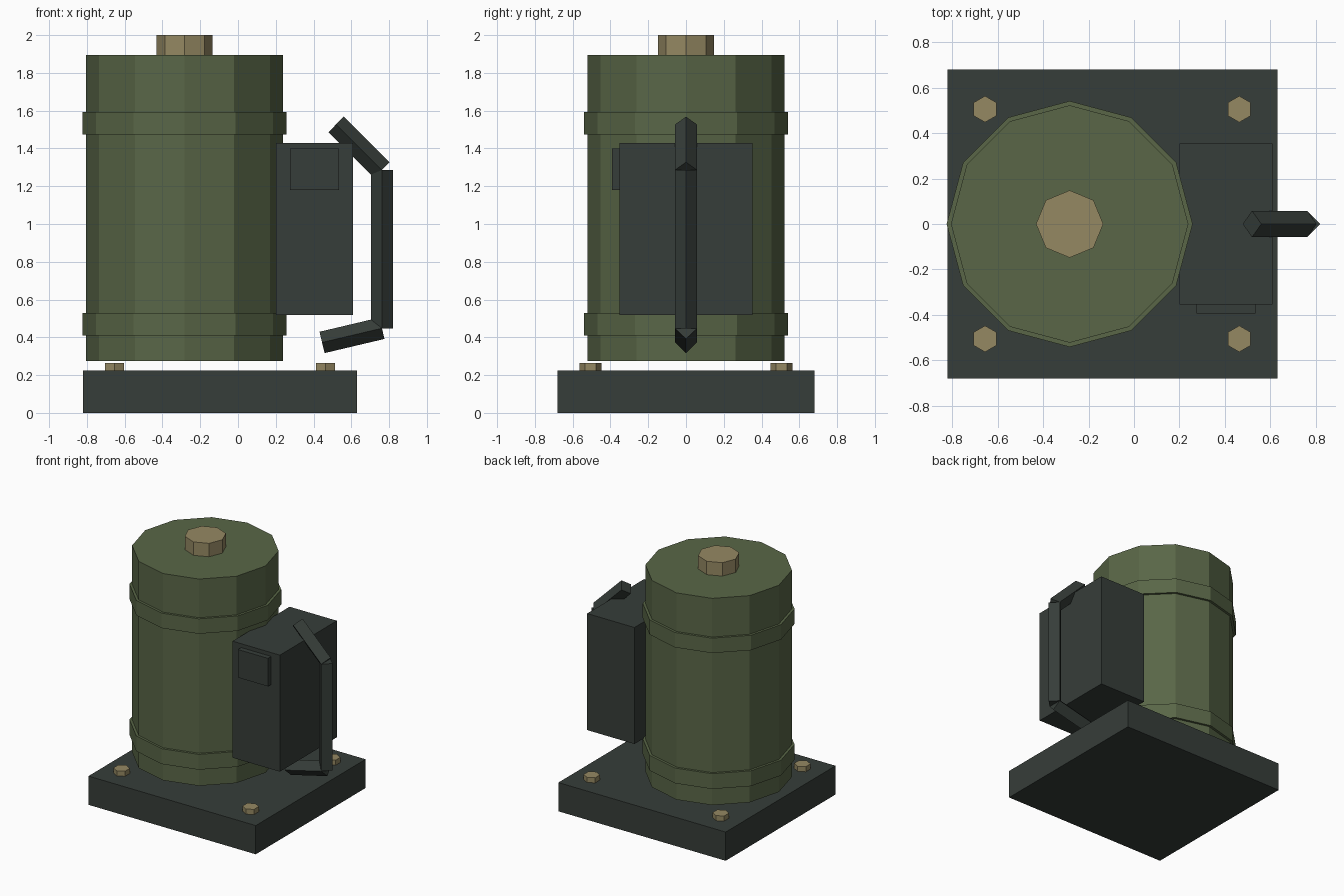
import bpy, math
from mathutils import Vector

if "Cube" in bpy.data.objects:
    bpy.data.objects.remove(bpy.data.objects["Cube"])


def material(name, rgb):
    m = bpy.data.materials.new(name)
    m.diffuse_color = (*rgb, 1)
    m.use_nodes = True
    m.node_tree.nodes["Principled BSDF"].inputs["Base Color"].default_value = m.diffuse_color
    return m


OLIVE = material("olive green", (0.100, 0.134, 0.063))
DARK = material("dark grey green", (0.037, 0.047, 0.041))
BRASS = material("dull brass", (0.300, 0.248, 0.124))


def finish(name, mat):
    ob = bpy.context.object
    ob.name = ob.data.name = name
    ob.data.materials.append(mat)
    return ob


def box(name, mat, lo, hi):
    lo, hi = Vector(lo), Vector(hi)
    bpy.ops.mesh.primitive_cube_add(size=1, location=(lo + hi) / 2)
    bpy.context.object.scale = hi - lo
    bpy.ops.object.transform_apply(location=False, rotation=False, scale=True)
    return finish(name, mat)


def prism(name, mat, sides, radius, x, y, z0, z1, first_angle):
    """Upright prism whose first corner points at first_angle degrees from +x."""
    bpy.ops.mesh.primitive_cylinder_add(
        vertices=sides, radius=radius, depth=z1 - z0, location=(x, y, (z0 + z1) / 2),
        rotation=(0, 0, math.radians(first_angle - 90)))
    return finish(name, mat)


def bar(name, mat, a, b, radius=0.058):
    """Diamond-section bar between two points of the y = 0 plane."""
    a, b = Vector((a[0], 0, a[1])), Vector((b[0], 0, b[1]))
    d = b - a
    bpy.ops.mesh.primitive_cylinder_add(
        vertices=4, radius=radius, depth=d.length, location=(a + b) / 2,
        rotation=(0, math.atan2(d.x, d.z), 0))
    return finish(name, mat)


# base slab with four hex bolts
box("base_plate", DARK, (-0.82, -0.68, 0), (0.63, 0.68, 0.225))
for i, (x, y) in enumerate((x, y) for x in (-0.655, 0.463) for y in (-0.505, 0.505)):
    prism(f"base_bolt_{i + 1}", BRASS, 6, 0.058, x, y, 0.22, 0.265, 90)

# twelve-sided canister, its two bands and top cap
CX = -0.283
prism("canister", OLIVE, 12, 0.522, CX, 0, 0.275, 1.895, 0)
prism("lower_band", OLIVE, 12, 0.541, CX, 0, 0.41, 0.53, 0)
prism("upper_band", OLIVE, 12, 0.541, CX, 0, 1.475, 1.592, 0)
prism("top_cap", BRASS, 8, 0.148, CX, 0, 1.89, 2.0, 0)

# control box with a small front panel
box("control_box", DARK, (0.20, -0.353, 0.517), (0.61, 0.353, 1.43))
box("control_panel", DARK, (0.275, -0.393, 1.18), (0.535, -0.34, 1.40))

# bent handle in three straight bars
path = [(0.445, 0.373), (0.762, 0.448), (0.762, 1.286), (0.519, 1.527)]
for part, a, b in zip(("lower", "grip", "upper"), path, path[1:]):
    bar(f"handle_{part}", DARK, a, b)
